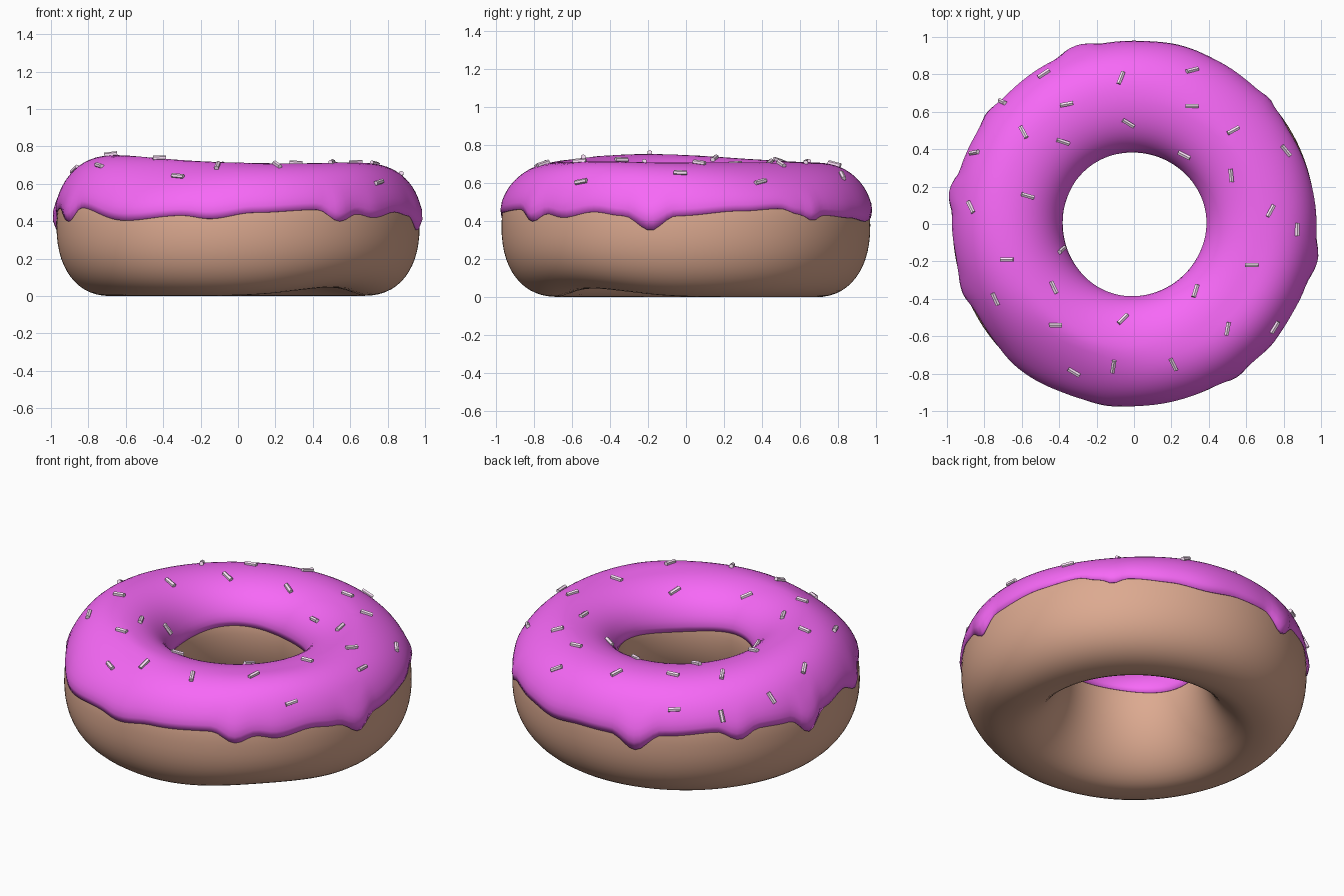
import bpy, bmesh, math
from mathutils import Matrix, Vector
from mathutils.bvhtree import BVHTree

if "Cube" in bpy.data.objects:
    bpy.data.objects.remove(bpy.data.objects["Cube"])

RC, ZC = 0.68, 0.38              # ring radius and mid height of the section
N_OUT, N_IN = 2.25, 2.0          # squareness of the outer and inner side
COLS, STEPS = 180, 28


def spow(v, p):
    return math.copysign(abs(v) ** p, v)


def lobe(theta, centre, width):
    d = (math.degrees(theta) - centre + 180) % 360 - 180
    return math.exp(-(d / width) ** 2)


def section(theta, phi, a, top, bottom):
    """Point on the rounded ring section, with the hand-made unevenness."""
    n = N_OUT if math.cos(phi) > 0 else N_IN
    c, s = spow(math.cos(phi), 2 / n), spow(math.sin(phi), 2 / n)
    z = ZC + s * (top if s > 0 else bottom)
    r = RC + a * c
    if s > 0:
        z += 0.045 * lobe(theta, -163, 50) * s * s
        if c > 0:      # shoulder sags at front left and back right, rises at front right
            z += (0.05 * lobe(theta, -36, 25) - 0.09 * lobe(theta, -118, 28)
                  - 0.06 * lobe(theta, 40, 32)) * c * s * s
    else:
        z += 0.045 * lobe(theta, -45, 28) * s * s
    if c > 0:          # dough bulges below the icing on the same two sides
        r += 0.02 * (lobe(theta, -130, 28) + 0.7 * lobe(theta, 35, 25)) * c * (0.4 - s)
    else:              # narrowest part of the hole sits above mid height
        z += 0.06 * c * c
    return Vector((r * math.cos(theta), r * math.sin(theta), z))


def material(name, rgb):
    m = bpy.data.materials.new(name)
    m.diffuse_color = (*rgb, 1)
    m.use_nodes = True
    m.node_tree.nodes["Principled BSDF"].inputs["Base Color"].default_value = m.diffuse_color
    return m


def finish(bm, name, mat, smooth=True):
    bmesh.ops.recalc_face_normals(bm, faces=bm.faces[:])
    for f in bm.faces:
        f.smooth = smooth
    me = bpy.data.meshes.new(name)
    bm.to_mesh(me)
    me.materials.append(mat)
    ob = bpy.data.objects.new(name, me)
    bpy.context.collection.objects.link(ob)
    return ob


def ring(loops):
    """Skin closed section loops around the ring."""
    bm = bmesh.new()
    rows = [[bm.verts.new(p) for p in loop] for loop in loops]
    for i, row in enumerate(rows):
        nxt = rows[(i + 1) % len(rows)]
        for j in range(len(row)):
            k = (j + 1) % len(row)
            bm.faces.new((row[j], nxt[j], nxt[k], row[k]))
    return bm


thetas = [2 * math.pi * i / COLS for i in range(COLS)]

# Dough
dough = ring([[section(t, 2 * math.pi * j / 56, 0.29, 0.312, 0.38) for j in range(56)]
              for t in thetas])
finish(dough, "dough", material("dough_brown", (0.72, 0.40, 0.28)))

# Lower edge of the icing: (angle in degrees, height), low values are drips
EDGE = [(-158, .40), (-150, .475), (-128, .405), (-108, .435), (-99, .415), (-85, .45),
        (-64, .465), (-56, .40), (-49, .44), (-42, .42), (-30, .45), (-20, .43),
        (-11, .355), (-3, .43), (18, .46), (31, .475), (38, .44), (43, .405),
        (48, .435), (62, .42), (75, .40), (88, .42), (99, .42), (108, .345),
        (117, .44), (135, .46), (143, .40), (150, .45), (162, .44), (170, .345),
        (178, .44), (190, .47), (202, .40)]


def edge_height(theta):
    d = (math.degrees(theta) + 158) % 360 - 158
    for (a, za), (b, zb) in zip(EDGE, EDGE[1:]):
        if a <= d <= b:
            u = (d - a) / (b - a)
            return za + (zb - za) * (0.5 - 0.5 * math.cos(math.pi * u))


def edge_phi(z, n):
    return math.asin(spow((z - ZC) / 0.33, n / 2))


# Icing: a thin closed shell with a rounded lip over the top of the dough
loops = []
for t in thetas:
    z0 = edge_height(t)
    z1 = 0.415 + 0.02 * math.sin(3 * t + 1)
    p0, p1 = edge_phi(z0, N_OUT), math.pi - edge_phi(z1, N_IN)
    drip = max(0, min(1, (0.43 - z0) / 0.08))
    outer, inner = [], []
    for k in range(STEPS + 1):
        phi = p0 + (p1 - p0) * k / STEPS
        taper = (0.25, 0.8, 1)[min(k, STEPS - k, 2)]
        d = 0.016 * taper + 0.03 * drip * taper * max(0, 1 - k / 6)
        outer.append(section(t, phi, 0.29 + d, 0.312 + 0.016 * taper, 0.38))
        inner.append(section(t, phi, 0.286, 0.308, 0.38))
    loops.append(outer + inner[::-1])
icing = ring(loops)
finish(icing, "icing", material("icing_pink", (0.93, 0.14, 0.93)))
tree = BVHTree.FromBMesh(icing)

# Sprinkles: (x, y, heading in degrees), dropped onto the icing
SPRINKLES = [(-.48, .80, 40), (-.70, .65, -40), (-.36, .64, 10), (-.59, .49, -60),
             (-.38, .44, -20), (-.85, .38, -15), (-.07, .78, 70), (.31, .82, 30),
             (.31, .63, 0), (-.03, .54, -35), (.53, .50, 30), (.27, .37, -20),
             (.81, .39, -40), (.52, .26, -85), (-.57, .15, -15), (-.87, .09, -50),
             (.73, .07, 60), (.87, -.03, 88), (-.39, -.14, 25), (-.68, -.19, 0),
             (-.43, -.34, -65), (-.74, -.40, -70), (-.42, -.54, 0), (-.06, -.51, 50),
             (.63, -.22, 0), (.33, -.36, 80), (.50, -.56, 80), (.75, -.55, 75),
             (.21, -.75, -65), (-.11, -.76, 80), (-.32, -.79, -35)]
bm = bmesh.new()
for x, y, deg in SPRINKLES:
    hit, normal, _, _ = tree.ray_cast(Vector((x, y, 2)), Vector((0, 0, -1)))
    if hit is None:
        continue
    if normal.z < 0:
        normal = -normal
    h = Vector((math.cos(math.radians(deg)), math.sin(math.radians(deg)), 0))
    axis = (h - normal * h.dot(normal)).normalized()
    rot = axis.to_track_quat('Z', 'Y').to_matrix().to_4x4()
    bmesh.ops.create_cone(bm, cap_ends=True, segments=6, radius1=0.013, radius2=0.013,
                          depth=0.07,
                          matrix=Matrix.Translation(hit + normal * 0.006) @ rot)
finish(bm, "sprinkles", material("sprinkle_pale", (1.0, 0.78, 0.97)), smooth=False)
